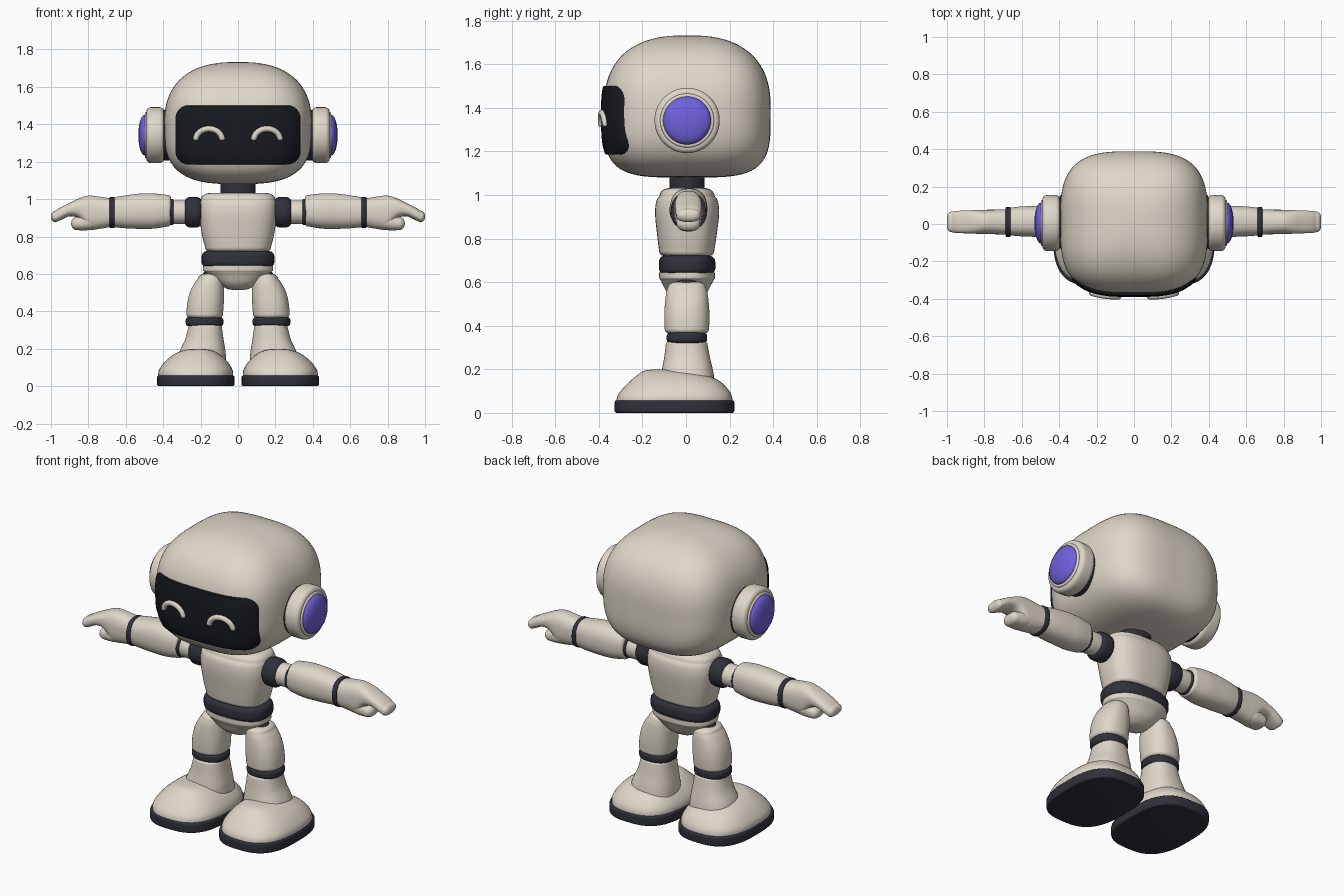
import bpy, bmesh, math
from math import sin, cos, pi

if "Cube" in bpy.data.objects:
    bpy.data.objects.remove(bpy.data.objects["Cube"])


def material(name, rgb):
    m = bpy.data.materials.new(name)
    m.diffuse_color = (*rgb, 1)
    m.use_nodes = True
    m.node_tree.nodes["Principled BSDF"].inputs["Base Color"].default_value = m.diffuse_color
    return m


CREAM = material("cream", (0.74, 0.68, 0.59))
DARK = material("dark_rubber", (0.03, 0.03, 0.045))
GLASS = material("black_glass", (0.008, 0.01, 0.014))
BLUE = material("violet_blue", (0.16, 0.12, 0.72))


def finish(name, bm, mat, mirror):
    bmesh.ops.recalc_face_normals(bm, faces=bm.faces)
    me = bpy.data.meshes.new(name)
    bm.to_mesh(me)
    bm.free()
    me.materials.append(mat)
    ob = bpy.data.objects.new(name, me)
    bpy.context.collection.objects.link(ob)
    bpy.ops.object.select_all(action='DESELECT')
    ob.select_set(True)
    bpy.context.view_layer.objects.active = ob
    bpy.ops.object.shade_smooth_by_angle(angle=math.radians(40))
    if mirror:
        ob.modifiers.new("mirror", 'MIRROR').use_mirror_merge = False
    return ob


def smooth(secs, steps):
    """Catmull-Rom interpolation between cross-sections."""
    out = []
    for i in range(len(secs) - 1):
        a, b, c, d = (secs[max(i - 1, 0)], secs[i], secs[i + 1],
                      secs[min(i + 2, len(secs) - 1)])
        for k in range(steps):
            t = k / steps
            out.append([0.5 * (2 * q + (r - p) * t + (2 * p - 5 * q + 4 * r - s) * t * t
                               + (3 * q - p - 3 * r + s) * t ** 3)
                        for p, q, r, s in zip(a, b, c, d)])
    return out + [list(secs[-1])]


def loft(name, secs, mat=CREAM, axis='Z', n=2.0, caps=((0, 0), (0, 0)),
         mirror=False, steps=5, segs=48):
    """Sections are (t, cu, cv, ru, rv); caps are (length, inset) roundings beyond each end."""
    rings = smooth(secs, steps)

    def cap(s, depth, inset, sign):
        return [[s[0] + sign * depth * sin(a), s[1], s[2],
                 s[3] - inset * (1 - cos(a)), s[4] - inset * (1 - cos(a))]
                for a in [pi / 2 * k / 6 for k in range(1, 7)]]
    if caps[0][0]:
        rings = cap(rings[0], *caps[0], -1)[::-1] + rings
    if caps[1][0]:
        rings = rings + cap(rings[-1], *caps[1], 1)
    bm = bmesh.new()
    loops = []
    for t, cu, cv, ru, rv in rings:
        loop = []
        for k in range(segs):
            a = 2 * pi * (k + 0.5) / segs
            u = cu + ru * math.copysign(abs(cos(a)) ** (2 / n), cos(a))
            v = cv + rv * math.copysign(abs(sin(a)) ** (2 / n), sin(a))
            loop.append(bm.verts.new((u, v, t) if axis == 'Z' else (t, u, v)))
        loops.append(loop)
    for p, q in zip(loops, loops[1:]):
        for k in range(segs):
            j = (k + 1) % segs
            bm.faces.new((p[k], p[j], q[j], q[k]))
    bm.faces.new(loops[0])
    bm.faces.new(loops[-1])
    return finish(name, bm, mat, mirror)


# Head: superellipsoid, rounder on top than below
HN, HY, HZ = 3.2, 0.006, 1.39


def head_radii(z):
    d = z - HZ
    if d > 0:
        k = max(0, 1 - (d / 0.343) ** 2.5) ** 0.4
        return 0.395 * k, 0.383 * k
    d = -d / 0.31
    return 0.395 * max(0, 1 - d ** 3) ** (1 / 3), 0.383 * max(0, 1 - d ** 4) ** 0.25


def head_front(x, z):
    rx, ry = head_radii(z)
    return HY - ry * max(0, 1 - abs(x / rx) ** HN) ** (1 / HN)


heights = [HZ + (0.343 if s > 0 else 0.31) * sin(s * pi / 2) * 0.99999
           for s in [k / 24 for k in range(-24, 25)]]
loft("head", [(z, 0, HY, *head_radii(z)) for z in heights], n=HN, steps=1, segs=96)

# Visor: rounded rectangle wrapped over the front of the head
bm = bmesh.new()
W, H, R, VZ = 0.335, 0.158, 0.07, 1.343
outline = []
for q, (sx, sz) in enumerate([(1, 1), (-1, 1), (-1, -1), (1, -1)]):
    for k in range(9):
        a = pi / 2 * (q + k / 8)
        outline.append((sx * (W - R) + R * cos(a), sz * (H - R) + R * sin(a)))
    nx, nz = [(-1, 1), (-1, -1), (1, -1), (1, 1)][q]
    p, e = outline[-1], ((nx * (W - R), nz * H) if q % 2 == 0 else (nx * W, nz * (H - R)))
    outline += [(p[0] + (e[0] - p[0]) * k / 10, p[1] + (e[1] - p[1]) * k / 10) for k in range(1, 10)]
levels = [(k / 10, 0.013) for k in range(1, 10)] + [(0.98, 0.013), (1.0, 0.007), (1.0, -0.02)]
loops = [[bm.verts.new((x * s, head_front(x * s, VZ + z * s) - off, VZ + z * s))
          for x, z in outline] for s, off in levels]
mid = bm.verts.new((0, head_front(0, VZ) - 0.013, VZ))
N = len(outline)
for k in range(N):
    j = (k + 1) % N
    bm.faces.new((mid, loops[0][k], loops[0][j]))
    for p, q in zip(loops, loops[1:]):
        bm.faces.new((p[k], p[j], q[j], q[k]))
finish("visor", bm, GLASS, False)

# Smiling eyes: arched tubes lying on the visor
for side, cx in (("left", 0.155), ("right", -0.155)):
    cu = bpy.data.curves.new(side + "_eye", 'CURVE')
    cu.dimensions, cu.bevel_depth, cu.bevel_resolution, cu.use_fill_caps = '3D', 0.016, 4, True
    sp = cu.splines.new('POLY')
    sp.points.add(24)
    for k, pt in enumerate(sp.points):
        a = pi * k / 24
        x, z = cx + 0.071 * cos(a), 1.314 + 0.062 * sin(a)
        pt.co = (x, head_front(x, z) - 0.013, z, 1)
        pt.radius = 0.55 if k in (0, 24) else 1
    cu.materials.append(CREAM)
    ob = bpy.data.objects.new(side + "_eye", cu)
    bpy.context.collection.objects.link(ob)
    bpy.ops.object.select_all(action='DESELECT')
    ob.select_set(True)
    bpy.context.view_layer.objects.active = ob
    bpy.ops.object.convert(target='MESH')
    bpy.ops.object.shade_smooth()


def disc(name, t0, t1, u, v, ru, rv, d, mat=CREAM, axis='X', n=2.0, mirror=True):
    """Short cylinder with both rims rounded by d."""
    loft(name, [(t0 + d, u, v, ru, rv), (t1 - d, u, v, ru, rv)], mat, axis, n,
         ((d, d), (d, d)), mirror, 1)


# Ears
disc("ear_gasket", 0.35, 0.41, 0.005, 1.342, 0.135, 0.135, 0.005, DARK)
disc("ear_cup", 0.395, 0.49, 0.005, 1.342, 0.15, 0.15, 0.025)
disc("ear_rim", 0.44, 0.498, 0.005, 1.342, 0.124, 0.124, 0.008)
loft("ear_light", [(0.46, 0.005, 1.342, 0.11, 0.11), (0.498, 0.005, 1.342, 0.11, 0.11)],
     BLUE, 'X', caps=((0, 0), (0.035, 0.1095)), mirror=True, steps=1)

# Neck, torso, waist and pelvis
disc("neck", 1.0, 1.12, 0, 0.005, 0.095, 0.08, 0.01, DARK, 'Z', mirror=False)
loft("torso", [(0.745, 0, 0.003, 0.177, 0.127), (0.81, 0, 0.004, 0.193, 0.136),
               (0.91, 0, 0.005, 0.208, 0.147), (0.97, 0, 0.005, 0.206, 0.142),
               (0.995, 0, 0.005, 0.200, 0.127)], n=2.7, caps=((0.025, 0.025), (0.037, 0.045)))
disc("waist", 0.635, 0.722, 0, 0.005, 0.195, 0.13, 0.03, DARK, 'Z', 2.6, False)
loft("pelvis", [(0.513, 0, 0.003, 0.02, 0.02), (0.522, 0, 0.003, 0.062, 0.055),
                (0.55, 0, 0.004, 0.108, 0.09), (0.59, 0, 0.005, 0.155, 0.112),
                (0.612, 0, 0.005, 0.18, 0.124), (0.62, 0, 0.005, 0.188, 0.128),
                (0.645, 0, 0.005, 0.188, 0.128)], n=2.3)

# Legs
loft("hip_joint", [(0.57, 0.135, 0.003, 0.06, 0.06), (0.58, 0.135, 0.003, 0.06, 0.06)],
     DARK, caps=((0.045, 0.058), (0.045, 0.058)), mirror=True, steps=1)
loft("thigh", [(0.385, 0.178, 0.004, 0.098, 0.102), (0.44, 0.174, 0.004, 0.098, 0.104),
               (0.5, 0.166, 0.004, 0.092, 0.101), (0.55, 0.155, 0.004, 0.078, 0.095),
               (0.575, 0.148, 0.004, 0.066, 0.088)], n=2.3,
     caps=((0.02, 0.02), (0.027, 0.045)), mirror=True)
disc("knee_ring", 0.32, 0.37, 0.179, 0.004, 0.101, 0.093, 0.018, DARK, 'Z', 2.3)
loft("shin", [(0.1, 0.196, 0.01, 0.135, 0.127), (0.18, 0.19, 0.007, 0.124, 0.12),
              (0.25, 0.18, 0.005, 0.103, 0.106), (0.315, 0.176, 0.003, 0.09, 0.096)],
     n=2.4, caps=((0, 0), (0.012, 0.012)), mirror=True)
loft("foot", [(0.045, 0.226, -0.053, 0.2, 0.268), (0.08, 0.226, -0.052, 0.199, 0.262),
              (0.115, 0.224, -0.05, 0.18, 0.238), (0.15, 0.222, -0.052, 0.148, 0.2),
              (0.18, 0.219, -0.07, 0.105, 0.145), (0.195, 0.217, -0.1, 0.06, 0.085),
              (0.2, 0.217, -0.115, 0.015, 0.02)], n=2.6, mirror=True)
disc("sole", 0.0, 0.058, 0.226, -0.053, 0.207, 0.275, 0.01, DARK, 'Z', 2.8)

# Arms
disc("shoulder_joint", 0.19, 0.288, 0.004, 0.93, 0.08, 0.082, 0.035, DARK)
disc("upper_arm", 0.25, 0.355, 0.006, 0.93, 0.064, 0.064, 0.005)
disc("elbow_ring", 0.345, 0.385, 0.006, 0.931, 0.069, 0.069, 0.006, DARK)
loft("forearm", [(0.375, 0.01, 0.938, 0.078, 0.084), (0.45, 0.012, 0.936, 0.085, 0.094),
                 (0.53, 0.014, 0.935, 0.083, 0.094), (0.6, 0.014, 0.932, 0.08, 0.088),
                 (0.655, 0.013, 0.93, 0.075, 0.081)], CREAM, 'X', 2.4,
     ((0.018, 0.02), (0.012, 0.012)), True)
disc("wrist_ring", 0.66, 0.686, 0.011, 0.928, 0.08, 0.083, 0.005, DARK, n=2.3)
loft("mitten", [(0.68, 0.011, 0.928, 0.068, 0.076), (0.74, 0.011, 0.927, 0.066, 0.086),
                (0.8, 0.011, 0.929, 0.065, 0.09), (0.85, 0.011, 0.95, 0.063, 0.054),
                (0.9, 0.011, 0.944, 0.061, 0.036), (0.95, 0.011, 0.921, 0.059, 0.034),
                (0.975, 0.011, 0.907, 0.055, 0.031)], CREAM, 'X', 2.5,
     ((0, 0), (0.025, 0.029)), True)
loft("thumb", [(0.74, 0.011, 0.9, 0.055, 0.05), (0.8, 0.011, 0.882, 0.058, 0.048),
               (0.86, 0.011, 0.87, 0.054, 0.036)], CREAM, 'X', 2.4,
     ((0, 0), (0.032, 0.034)), True)
